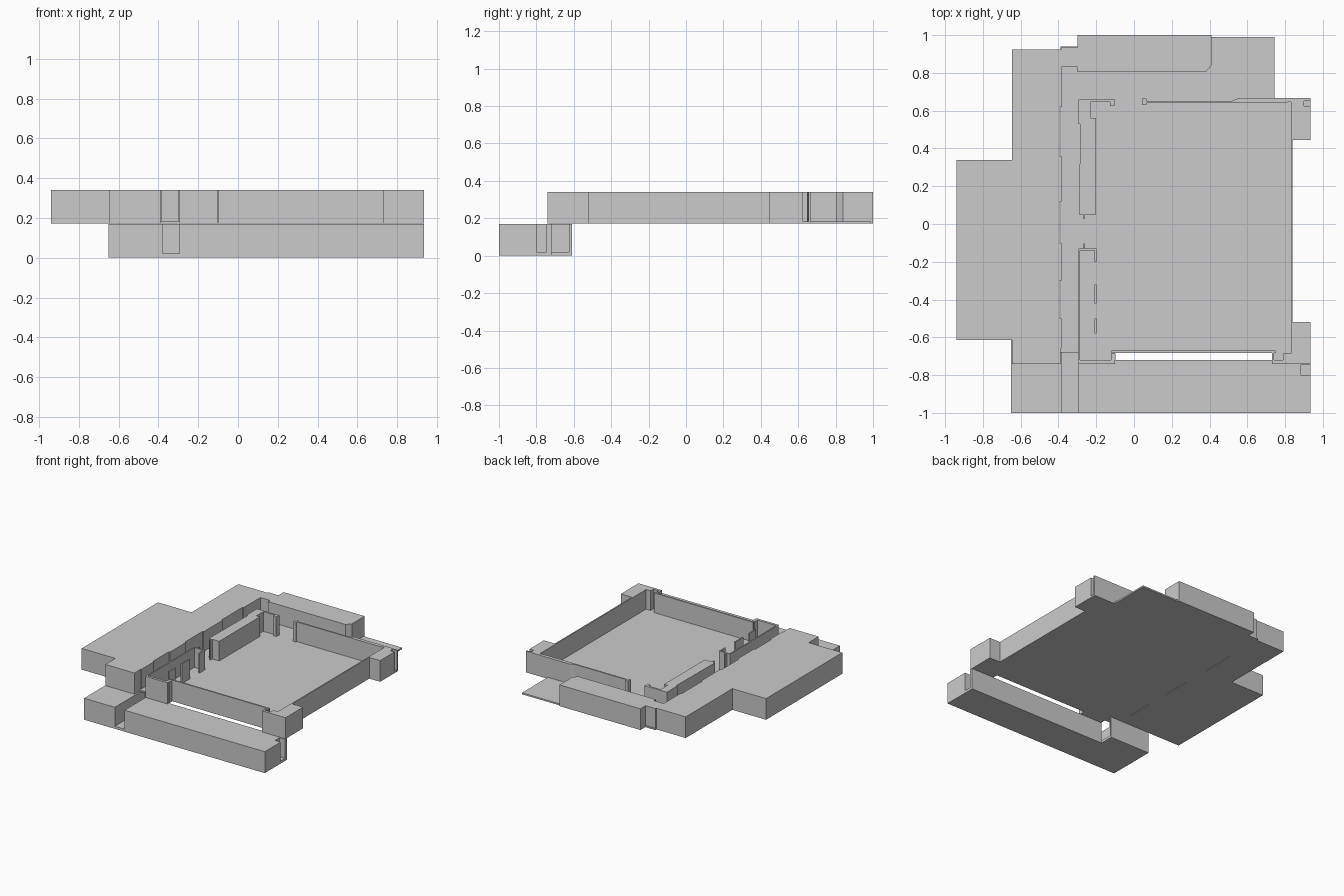
import bpy, bmesh

F0, F1, TOP = 0.172, 0.184, 0.34   # upper storey: underside, floor, wall top
L1, LOW = 0.02, 0.17               # lower storey: floor, block top


def prism(name, pts, z0, z1):
    """Extrude a plan outline from z0 to z1."""
    bm = bmesh.new()
    face = bm.faces.new([bm.verts.new((x, y, z0)) for x, y in pts])
    new = bmesh.ops.extrude_face_region(bm, geom=[face])["geom"]
    for v in new:
        if isinstance(v, bmesh.types.BMVert):
            v.co.z = z1
    bmesh.ops.recalc_face_normals(bm, faces=bm.faces)
    me = bpy.data.meshes.new(name)
    bm.to_mesh(me)
    bm.free()
    ob = bpy.data.objects.new(name, me)
    bpy.context.collection.objects.link(ob)
    return ob


def block(name, x0, x1, y0, y1, z0=F0, z1=TOP):
    return prism(name, [(x0, y0), (x1, y0), (x1, y1), (x0, y1)], z0, z1)


# Lower storey: left block, passage floor and end, long front block with corner recess
block("lower_left_block", -0.65, -0.38, -1, -0.61, 0, LOW)
block("lower_passage_floor", -0.38, -0.295, -1, -0.61, 0, L1)
block("lower_passage_end", -0.38, -0.295, -0.625, -0.61, L1, LOW)
prism("lower_front_block", [(-0.295, -1), (0.935, -1), (0.935, -0.80), (0.885, -0.80),
      (0.885, -0.745), (0.935, -0.745), (0.935, -0.72), (-0.295, -0.72)], 0, LOW)
block("lower_corner_floor", 0.885, 0.935, -0.80, -0.745, 0, L1)

# Upper floor slab
prism("upper_floor", [(-0.39, -0.68), (-0.295, -0.68), (-0.295, -0.74), (-0.10, -0.74),
      (-0.10, -0.68), (0.73, -0.68), (0.73, -0.74), (0.935, -0.74), (0.935, -0.52),
      (0.84, -0.52), (0.84, 0.445), (0.935, 0.445), (0.935, 0.668), (0.745, 0.668),
      (0.745, 0.99), (-0.30, 0.99), (-0.30, 0.94), (-0.39, 0.94)], F0, F1)

# Left mass with a stepped passage side
steps = [(-0.385, -0.66), (-0.385, -0.5), (-0.395, -0.5), (-0.395, -0.3), (-0.385, -0.3),
         (-0.385, -0.1), (-0.395, -0.1), (-0.395, 0.12), (-0.385, 0.12), (-0.385, 0.36),
         (-0.395, 0.36), (-0.395, 0.62), (-0.385, 0.62), (-0.385, 0.925)]
prism("left_mass", [(-0.94, -0.615), (-0.645, -0.615), (-0.645, -0.74), (-0.39, -0.74),
      (-0.39, -0.66)] + steps + [(-0.645, 0.925), (-0.645, 0.34), (-0.94, 0.34)], F0, TOP)

# Back mass with chamfered corner, and the infill beside it
prism("back_mass", [(-0.30, 0.805), (0.38, 0.805), (0.41, 0.84), (0.41, 1), (-0.30, 1)], F0, TOP)
block("passage_back_infill", -0.387, -0.30, 0.83, 0.935)

# Inner core at the back of the passage
prism("back_core", [(-0.29, 0.05), (-0.20, 0.05), (-0.20, 0.56), (-0.23, 0.56),
      (-0.23, 0.645), (-0.10, 0.645), (-0.10, 0.66), (-0.295, 0.66), (-0.295, 0.53),
      (-0.285, 0.53)], F0, TOP)

# Open core at the front of the passage
block("front_core_left_wall", -0.295, -0.285, -0.74, -0.13)
block("front_core_end_wall", -0.295, -0.20, -0.14, -0.13)
block("front_core_front_wall", -0.295, -0.10, -0.74, -0.72)
for i, (y0, y1) in enumerate([(-0.58, -0.50), (-0.42, -0.32), (-0.20, -0.13)]):
    block(f"front_core_pier_{i}", -0.208, -0.198, y0, y1)

# Small posts standing in the room
for i, (x, y) in enumerate([(-0.115, 0.645), (0.055, 0.65), (-0.11, -0.70)]):
    block(f"post_{i}", x - 0.012, x + 0.012, y - 0.02, y + 0.015)
for i, y in enumerate([0.038, -0.116]):
    block(f"door_jamb_{i}", -0.268, -0.26, y - 0.012, y + 0.012)

# Thin room walls
block("front_wall", -0.12, 0.75, -0.682, -0.67)
block("right_wall", 0.83, 0.84, -0.52, 0.445)
prism("back_wall", [(0.05, 0.64), (0.76, 0.64), (0.935, 0.655), (0.935, 0.668),
      (0.555, 0.668), (0.52, 0.652), (0.05, 0.652)], F0, TOP)

# Corner bays on the right
prism("right_front_bay", [(0.73, -0.74), (0.935, -0.74), (0.935, -0.52), (0.83, -0.52),
      (0.83, -0.685), (0.79, -0.685), (0.79, -0.72), (0.73, -0.72)], F0, TOP)
block("right_front_bay_return", 0.73, 0.742, -0.74, -0.67)
block("right_back_bay", 0.83, 0.935, 0.445, 0.625)
block("right_back_bay_link", 0.83, 0.90, 0.62, 0.65)
